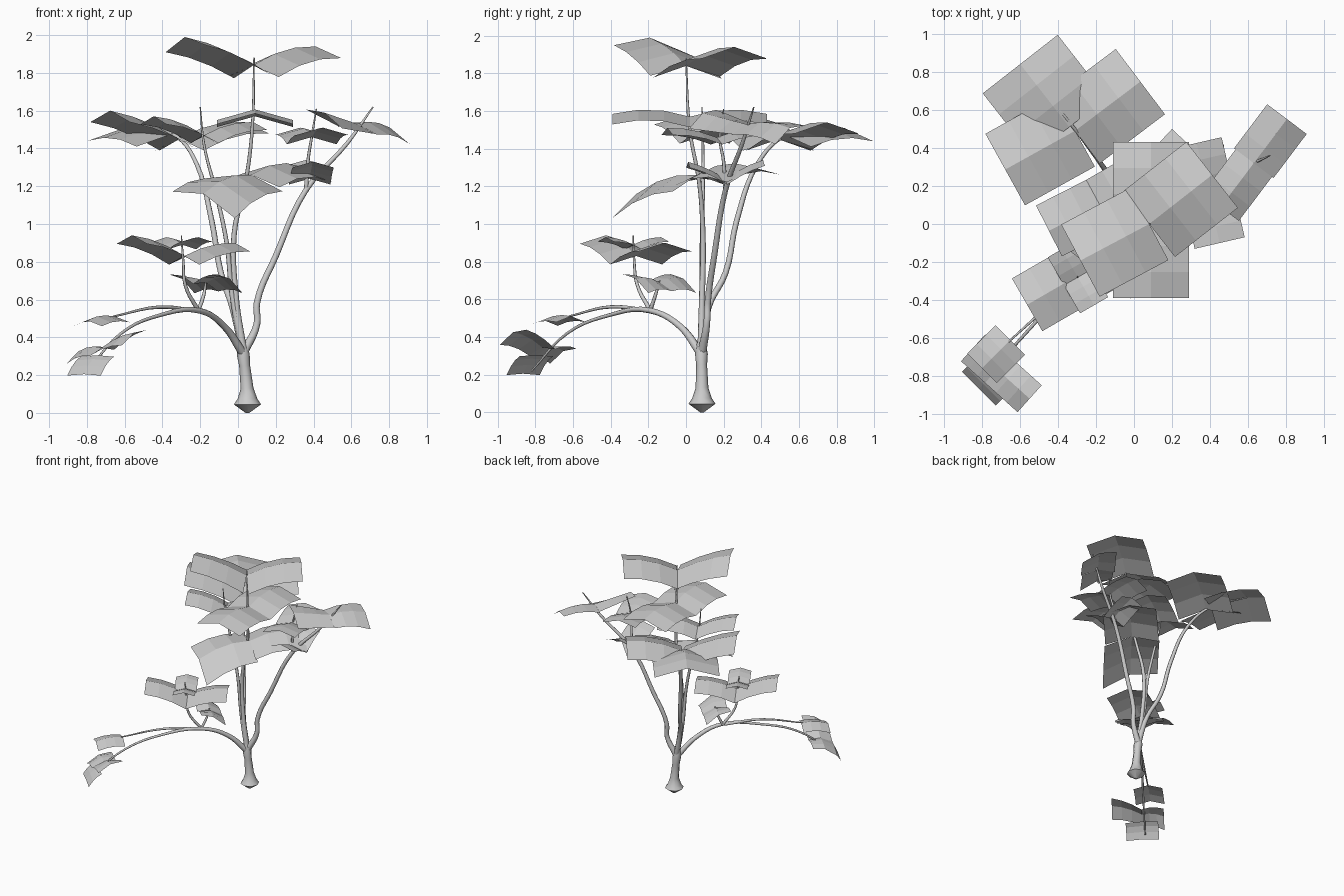
import bpy, bmesh
from math import radians, sin, cos


def stem(name, pts, kind='BEZIER'):
    """Tapered tube through (x, y, z, radius) points, turned into a mesh."""
    cu = bpy.data.curves.new(name, 'CURVE')
    cu.dimensions = '3D'
    cu.bevel_depth = 1.0
    cu.bevel_resolution = 2
    cu.resolution_u = 5
    cu.use_fill_caps = True
    sp = cu.splines.new(kind)
    nodes = sp.bezier_points if kind == 'BEZIER' else sp.points
    nodes.add(len(pts) - 1)
    for p, (x, y, z, r) in zip(nodes, pts):
        if kind == 'BEZIER':
            p.co = (x, y, z)
            p.handle_left_type = p.handle_right_type = 'AUTO'
        else:
            p.co = (x, y, z, 1)
        p.radius = r
    ob = bpy.data.objects.new(name, cu)
    bpy.context.collection.objects.link(ob)
    bpy.ops.object.select_all(action='DESELECT')
    ob.select_set(True)
    bpy.context.view_layer.objects.active = ob
    bpy.ops.object.convert(target='MESH')
    bpy.ops.object.shade_smooth_by_angle(angle=radians(75))


def leaves(name, node, specs, fold=0.14):
    """Arched, ridge-folded leaf cards around a node.
    Each spec: azimuth, length, width, rise at tip, arch height, roll."""
    bm = bmesh.new()
    for az, length, width, rise, arch, roll in specs:
        c, s = cos(radians(az)), sin(radians(az))
        rows = []
        for i in range(4):
            t = i / 3
            row = []
            for u in (-1, 0, 1):
                d, w = length * t, u * width / 2
                z = rise * t + 4 * arch * t * (1 - t) - fold * width * abs(u)
                z += roll * u * (0.4 + 0.6 * t)
                row.append(bm.verts.new((node[0] + c * d - s * w,
                                         node[1] + s * d + c * w, node[2] + z)))
            rows.append(row)
        for a, b in zip(rows, rows[1:]):
            for j in range(2):
                bm.faces.new((a[j], b[j], b[j + 1], a[j + 1]))
    me = bpy.data.meshes.new(name)
    bm.to_mesh(me)
    bm.free()
    bpy.context.collection.objects.link(bpy.data.objects.new(name, me))


# Trunk with flared foot
stem("trunk", [(.05, .085, 0, .01), (.05, .085, .045, .072), (.05, .085, .075, .052),
               (.048, .085, .13, .034), (.035, .083, .25, .029),
               (.028, .082, .31, .034), (.02, .08, .37, .022)], 'POLY')

# Low arching branch and its side shoots
stem("low_branch", [(.03, .08, .31, .023), (-.07, -.03, .455, .018), (-.2, -.19, .54, .015),
                    (-.42, -.41, .515, .01), (-.62, -.63, .42, .008), (-.8, -.82, .22, .005)])
stem("low_branch_upper_twig", [(-.22, -.2, .54, .011), (-.42, -.4, .56, .009),
                               (-.66, -.62, .51, .005)])
stem("low_branch_shoot", [(-.21, -.19, .54, .012), (-.28, -.26, .68, .009),
                          (-.29, -.275, .8, .007), (-.3, -.28, .94, .003)])
stem("low_branch_short_shoot", [(-.21, -.19, .54, .011), (-.18, -.16, .63, .009),
                                (-.17, -.14, .7, .004)])

# Upright stems
stem("center_stem", [(.03, .08, .32, .02), (-.01, .085, .6, .016), (-.02, .09, .95, .014),
                     (.04, .07, 1.22, .011), (.075, .02, 1.5, .009), (.085, 0, 1.88, .004)])
stem("left_stem", [(.03, .08, .32, .02), (-.03, .085, .62, .014), (-.06, .085, .9, .012),
                   (-.12, .09, 1.18, .01), (-.18, .09, 1.42, .007), (-.2, .085, 1.62, .003)])
stem("back_left_stem", [(.03, .085, .32, .023), (-.03, .12, .56, .017), (-.09, .21, .74, .016),
                        (-.14, .27, 1.02, .015), (-.22, .38, 1.32, .012),
                        (-.32, .51, 1.46, .009), (-.51, .74, 1.52, .004)])
stem("right_stem", [(.03, .085, .32, .025), (.1, .11, .47, .019), (.1, .115, .58, .018),
                    (.2, .15, .83, .017), (.36, .21, 1.18, .015),
                    (.58, .3, 1.43, .011), (.715, .36, 1.62, .004)])
stem("right_stem_shoot", [(.36, .21, 1.17, .012), (.37, .2, 1.33, .009),
                          (.39, .18, 1.46, .007), (.415, .2, 1.61, .003)])

# Foliage on the upright stems
leaves("top_leaves", (.08, 0, 1.84), [(38, .42, .44, .1, .03, 0), (208, .41, .43, .15, .02, .02)])
leaves("upper_center_leaves", (.09, .02, 1.57), [(-90, .41, .4, .015, .03, 0),
                                               (90, .41, .4, .015, .03, 0)])
leaves("lower_center_leaves", (.07, .06, 1.26), [(232, .41, .42, -.1, .035, -.07),
                                               (47, .41, .41, .04, .04, .02)])
leaves("left_stem_leaves", (-.18, .1, 1.47), [(30, .3, .3, .07, .02, 0),
                                              (207, .3, .3, .1, .02, 0)])
leaves("back_left_leaves", (-.31, .49, 1.45), [(37, .43, .43, .09, .03, 0),
                                               (209, .42, .43, .15, .02, 0)])
leaves("back_left_end_leaf", (-.34, .51, 1.48), [(128, .42, .5, .03, .03, 0)])
leaves("right_end_leaves", (.63, .32, 1.53), [(53, .29, .26, -.02, .02, .05),
                                              (233, .29, .24, .06, .0, -.05)])
leaves("right_shoot_upper_leaves", (.39, .163, 1.46), [(-77, .27, .27, .05, .015, 0),
                                                       (103, .27, .27, .05, .015, 0)])
leaves("right_shoot_lower_leaves", (.38, .21, 1.24), [(-85, .2, .22, .09, .01, 0),
                                                      (95, .2, .22, .1, .01, 0)])

# Foliage on the low branch
leaves("low_shoot_leaves", (-.285, -.265, .83), [(210, .32, .32, .11, .02, 0),
                                                 (30, .31, .32, .07, .02, 0)])
leaves("low_shoot_tip_leaves", (-.295, -.28, .89), [(-60, .17, .17, .04, .01, 0),
                                                    (120, .17, .17, .04, .01, 0)])
leaves("short_shoot_leaves", (-.17, -.14, .69), [(-45, .18, .19, .02, .015, -.05),
                                                 (135, .18, .19, .02, .015, .05)])
leaves("upper_twig_leaf", (-.65, -.61, .51), [(225, .21, .22, -.02, .015, 0)])
leaves("low_branch_side_leaves", (-.72, -.765, .345), [(-42, .23, .19, .08, .015, .04),
                                                       (138, .17, .19, -.02, .015, -.04)])
leaves("low_branch_end_leaf", (-.745, -.795, .305), [(225, .1, .25, -.1, .015, 0)], fold=.03)
